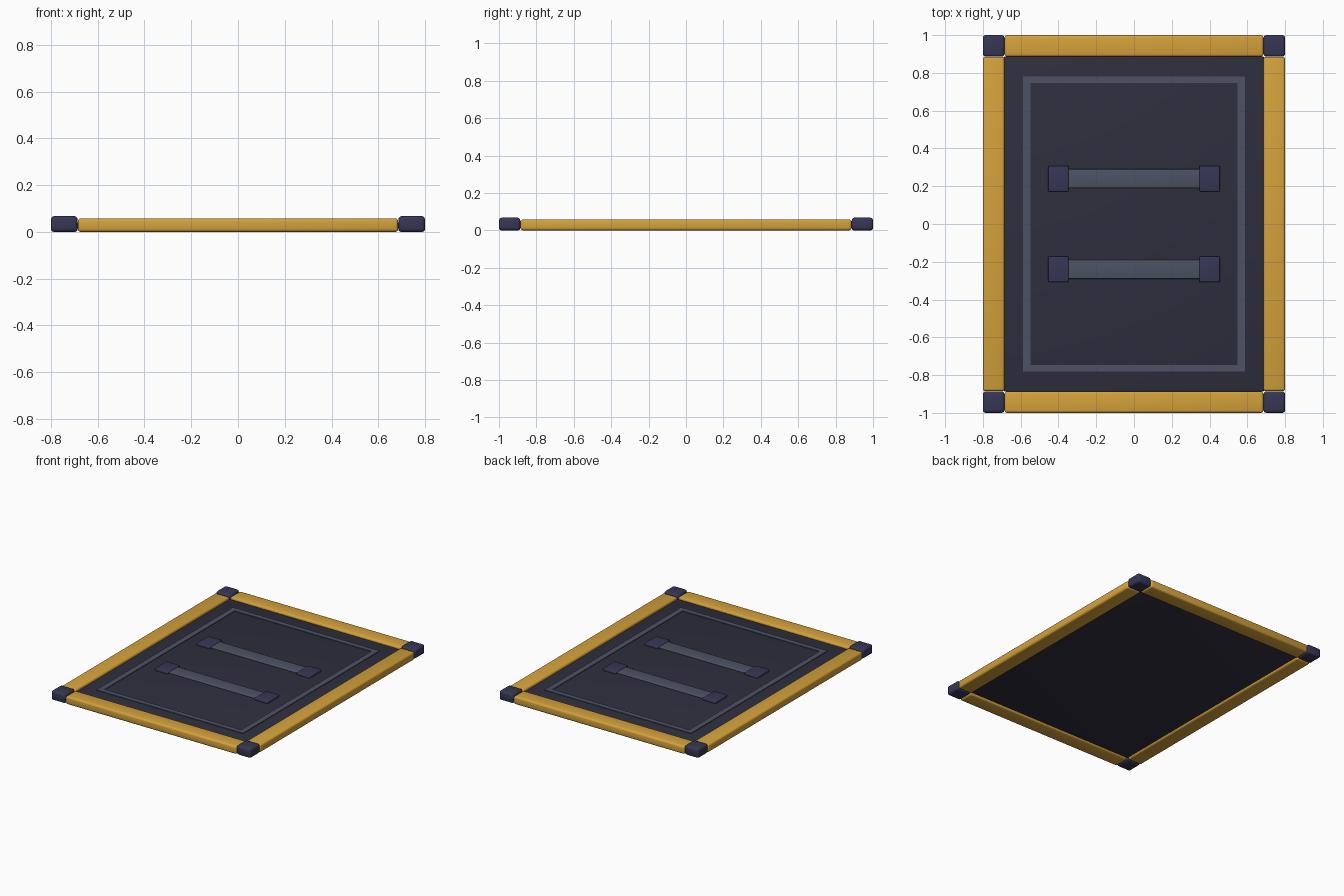
import bpy, bmesh
from mathutils import Matrix

if "Cube" in bpy.data.objects:
    bpy.data.objects.remove(bpy.data.objects["Cube"])


def material(name, rgb):
    m = bpy.data.materials.new(name)
    m.diffuse_color = (*rgb, 1)
    m.use_nodes = True
    m.node_tree.nodes["Principled BSDF"].inputs["Base Color"].default_value = m.diffuse_color
    return m


GOLD = material("gold", (0.66, 0.36, 0.045))
NAVY = material("navy", (0.037, 0.037, 0.092))
DARK = material("dark_panel", (0.028, 0.028, 0.048))
SLATE = material("slate", (0.075, 0.085, 0.125))


def box(name, center, size, mat, bevel=0.0, segments=3):
    bm = bmesh.new()
    bmesh.ops.create_cube(bm, size=1, matrix=Matrix.Translation(center) @ Matrix.Diagonal((*size, 1)))
    if bevel:
        bmesh.ops.bevel(bm, geom=bm.edges[:], offset=bevel, segments=segments,
                        profile=0.5, affect='EDGES')
    me = bpy.data.meshes.new(name)
    bm.to_mesh(me)
    bm.free()
    ob = bpy.data.objects.new(name, me)
    bpy.context.collection.objects.link(ob)
    me.materials.append(mat)
    if bevel:
        bpy.ops.object.select_all(action='DESELECT')
        ob.select_set(True)
        bpy.context.view_layer.objects.active = ob
        bpy.ops.object.shade_smooth_by_angle()
    return ob


# Recessed centre panel
box("panel", (0, 0, 0.027), (1.376, 1.776, 0.03), DARK, 0.008)

# Frame rails and corner caps
for s, side in ((-1, "left"), (1, "right")):
    box(f"{side}_rail", (s * 0.743, 0, 0.029), (0.114, 1.77, 0.058), GOLD, 0.013)
    for t, end in ((-1, "front"), (1, "back")):
        box(f"{end}_{side}_corner_cap", (s * 0.743, t * 0.943, 0.034),
            (0.114, 0.114, 0.068), NAVY, 0.015)
for t, end in ((-1, "front"), (1, "back")):
    box(f"{end}_rail", (0, t * 0.943, 0.029), (1.37, 0.114, 0.058), GOLD, 0.013)

# Thin raised border strip on the panel
for s, side in ((-1, "left"), (1, "right")):
    box(f"{side}_border_strip", (s * 0.568, 0, 0.0425), (0.04, 1.564, 0.009), SLATE)
for t, end in ((-1, "front"), (1, "back")):
    box(f"{end}_border_strip", (0, t * 0.764, 0.0425), (1.096, 0.036, 0.009), SLATE)

# Two cross bars with end plates
for t, end in ((-1, "front"), (1, "back")):
    box(f"{end}_bar", (0, t * 0.24, 0.044), (0.76, 0.1, 0.018), SLATE, 0.006)
    for s, side in ((-1, "left"), (1, "right")):
        box(f"{end}_{side}_bar_mount", (s * 0.4, t * 0.24, 0.046),
            (0.108, 0.136, 0.024), NAVY, 0.006)
